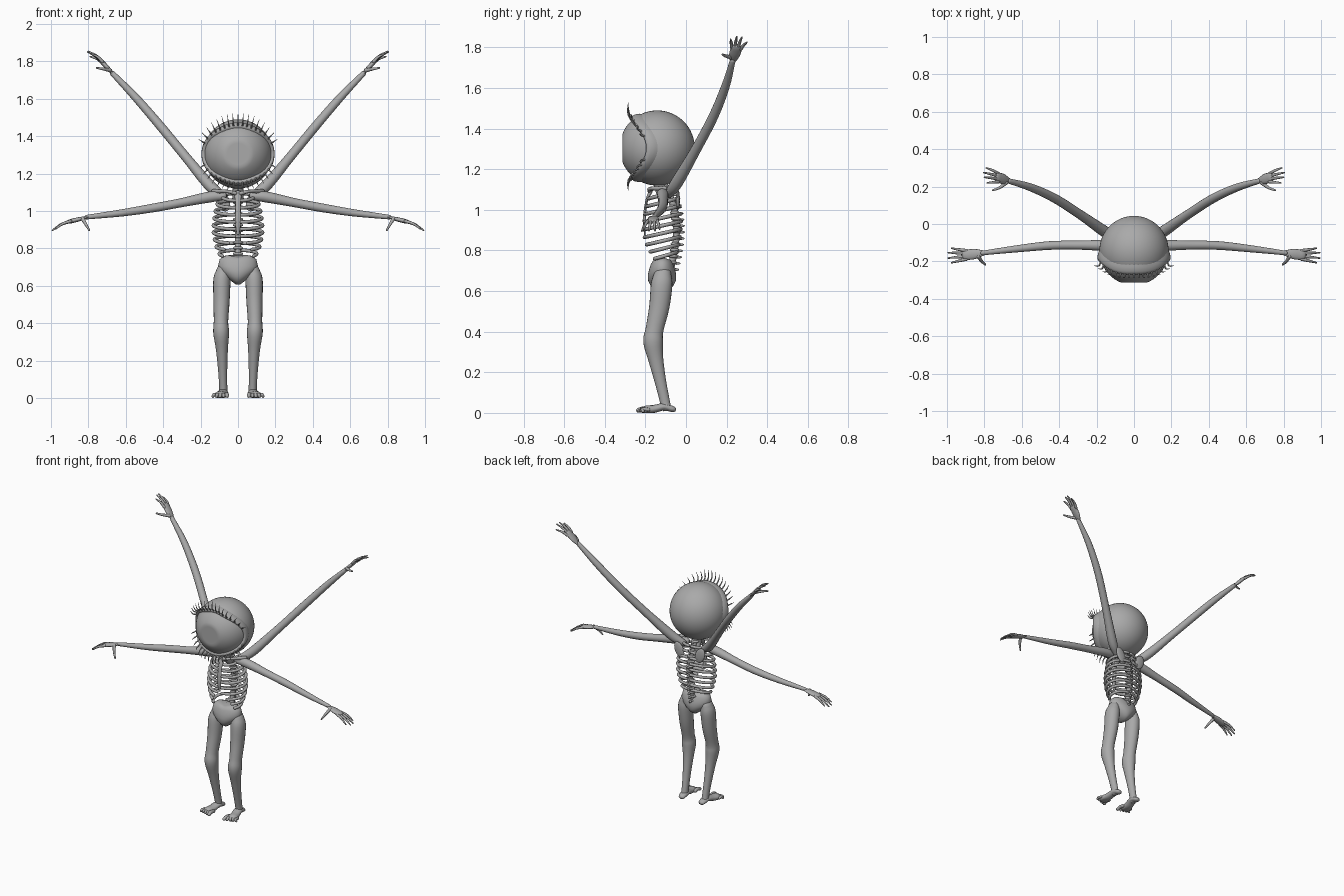
import bpy, bmesh
from math import sin, cos, pi, radians
from mathutils import Vector, Matrix

cube = bpy.data.objects.get("Cube")
if cube:
    bpy.data.objects.remove(cube, do_unlink=True)

grey = bpy.data.materials.new("bone grey")
grey.use_nodes = True
colour = (0.4, 0.4, 0.4, 1)
grey.diffuse_color = colour
grey.node_tree.nodes["Principled BSDF"].inputs["Base Color"].default_value = colour

X, Y, Z = Vector((1, 0, 0)), Vector((0, 1, 0)), Vector((0, 0, 1))
SIDES = (("left", 1), ("right", -1))


def finish(name, bm):
    bmesh.ops.recalc_face_normals(bm, faces=bm.faces)
    for face in bm.faces:
        face.smooth = True
    mesh = bpy.data.meshes.new(name)
    bm.to_mesh(mesh)
    bm.free()
    mesh.materials.append(grey)
    obj = bpy.data.objects.new(name, mesh)
    bpy.context.collection.objects.link(obj)
    return obj


def bridge(bm, rings, caps=True):
    count = len(rings[0])
    for a, b in zip(rings, rings[1:]):
        for i in range(count):
            j = (i + 1) % count
            bm.faces.new((a[i], a[j], b[j], b[i]))
    if caps:
        bm.faces.new(rings[0])
        bm.faces.new(rings[-1])


def smooth_path(points, steps):
    """Spline through (x, y, z, radius) points."""
    p = [Vector(q) for q in points]
    p = [2 * p[0] - p[1]] + p + [2 * p[-1] - p[-2]]
    out = []
    for a, b, c, d in zip(p, p[1:], p[2:], p[3:]):
        for k in range(steps):
            t = k / steps
            out.append(0.5 * (2 * b + (c - a) * t + (2 * a - 5 * b + 4 * c - d) * t * t
                              + (3 * b - a - 3 * c + d) * t ** 3))
    return out + [p[-2]]


def tube(bm, points, ref=Y, sides=12, steps=4, wide=1, flat=1):
    """Rounded, tapering limb; wide and flat squash its cross-section."""
    path = smooth_path(points, steps)
    last = len(path) - 1
    stations = []
    for i, q in enumerate(path):
        t = (path[min(i + 1, last)] - path[max(i - 1, 0)]).to_3d().normalized()
        p, r = q.to_3d(), max(q.w, 0.0008)
        rounded = [(p, t, r)]
        if i in (0, last):
            out = t if i else -t
            ends = [(p + out * r * 0.5, t, r * 0.87), (p + out * r * 0.85, t, r * 0.5)]
            rounded = rounded + ends if i else ends[::-1] + rounded
        stations += rounded
    rings = []
    for p, t, r in stations:
        n = t.cross(ref).normalized()
        m = n.cross(t)
        rings.append([bm.verts.new(p + r * (n * wide * cos(a) + m * flat * sin(a)))
                      for a in (2 * pi * k / sides for k in range(sides))])
    bridge(bm, rings)


def mirrored(points, s):
    return [(s * q[0],) + tuple(q[1:]) for q in points]


def blob(bm, centre, size, turn=Matrix()):
    bmesh.ops.create_uvsphere(bm, u_segments=16, v_segments=10, radius=1,
                              matrix=Matrix.Translation(centre) @ turn @ Matrix.Diagonal((*size, 1)))


# Round head that is one big eye, with a flat iris at the front
HEAD = Vector((0, -0.142, 1.305))
bm = bmesh.new()
bmesh.ops.create_uvsphere(bm, u_segments=48, v_segments=40, radius=0.185,
                          matrix=Matrix.Translation(HEAD) @ Matrix.Rotation(pi / 2, 4, "X"))
for v in bm.verts:
    v.co.y = max(v.co.y, -0.312)
finish("eyeball_head", bm)


# Almond eyelid rim wrapped over the head
def lid_point(phi, radius, spread=0):
    theta = radians(49 + 25 * abs(cos(phi)) ** 4 + spread)
    return HEAD + radius * Vector((sin(theta) * cos(phi), -cos(theta), sin(theta) * sin(phi)))


bm = bmesh.new()
rows = ((0.18, 0), (0.195, 0), (0.2, 2), (0.198, 7), (0.191, 13), (0.183, 18))
bridge(bm, [[bm.verts.new(lid_point(2 * pi * k / 64, r, s)) for k in range(64)]
            for r, s in rows], caps=False)
finish("eyelids", bm)

# Curved lashes
for name, sign, length in (("upper_lashes", 1, 0.07), ("lower_lashes", -1, 0.055)):
    bm = bmesh.new()
    for k in range(17):
        phi = radians(18 + 9 * k) * sign
        base = lid_point(phi, 0.198, 2)
        out = Vector((cos(phi) * 0.5, 0, sin(phi))) * length
        bend = base + out * 0.35 - Y * 0.02
        tip = base + out - Y * 0.018
        tube(bm, [(*base, 0.005), (*bend, 0.0035), (*tip, 0.0008)], ref=X, sides=6, steps=3)
    finish(name, bm)


# Backbone with vertebrae, and neck
def spine_point(t):
    return Vector((0, -0.075 + 0.03 * sin(pi * t) - 0.04 * t ** 4, 0.71 + 0.43 * t))


bm = bmesh.new()
tube(bm, [(*spine_point(k / 6), 0.017) for k in range(7)])
for k in range(15):
    p = spine_point(k / 14)
    blob(bm, p, (0.028, 0.024, 0.01))
    blob(bm, p + Vector((0, 0.022, -0.004)), (0.007, 0.02, 0.007))
finish("spine", bm)
bm = bmesh.new()
tube(bm, [(0, -0.1, 1.06, 0.032), (0, -0.125, 1.1, 0.027), (0, -0.13, 1.14, 0.032)])
finish("neck", bm)

# Rib pairs, the lower ones open at the front
widths = (0.085, 0.112, 0.122, 0.128, 0.132, 0.132, 0.126, 0.116, 0.1)
for side, s in SIDES:
    bm = bmesh.new()
    for i, w in enumerate(widths):
        top = 1.095 - 0.038 * i
        depth = 0.06 + 0.032 * sin(pi * (i + 1) / 10)
        sweep = 172 if i < 6 else 172 - 16 * (i - 5)
        arc = [radians(8 + (sweep - 8) * k / 10) for k in range(11)]
        tube(bm, [(s * w * sin(a), -0.115 + depth * cos(a), top - 0.02 * (1 - cos(a)), 0.0095)
                  for a in arc], ref=Z, sides=8, steps=2)
    finish(side + "_ribs", bm)

# Breastbone
bm = bmesh.new()
tube(bm, [(0, -0.175, 1.09, 0.022), (0, -0.195, 1.04, 0.014), (0, -0.206, 0.95, 0.016),
          (0, -0.203, 0.88, 0.008)], wide=1, flat=0.45)
finish("sternum", bm)

# Pelvis lofted from oval sections: height, half width, half depth
bm = bmesh.new()
sections = ((0.607, 0.012, 0.025), (0.625, 0.035, 0.055), (0.65, 0.068, 0.068), (0.68, 0.098, 0.07),
            (0.705, 0.107, 0.064), (0.73, 0.098, 0.056), (0.748, 0.075, 0.045), (0.752, 0.05, 0.03))
bridge(bm, [[bm.verts.new((w * cos(a), -0.118 + d * sin(a), z + 0.012 * abs(cos(a)) * (z > 0.72)))
             for a in (2 * pi * k / 32 for k in range(32))] for z, w, d in sections])
finish("pelvis", bm)

# Limb paths, left side: x, y, z, radius
upper_arm = [(0.08, -0.085, 1.08, 0.022), (0.15, -0.045, 1.135, 0.03), (0.28, 0.045, 1.29, 0.025),
             (0.42, 0.135, 1.46, 0.024), (0.55, 0.195, 1.61, 0.021), (0.67, 0.23, 1.735, 0.014)]
lower_arm = [(0.08, -0.12, 1.08, 0.022), (0.15, -0.115, 1.075, 0.029), (0.3, -0.113, 1.045, 0.024),
             (0.45, -0.115, 1.017, 0.023), (0.62, -0.132, 0.99, 0.019), (0.81, -0.155, 0.967, 0.012)]
leg = [(0.078, -0.115, 0.68, 0.04), (0.086, -0.12, 0.63, 0.049), (0.088, -0.132, 0.52, 0.046),
       (0.091, -0.155, 0.41, 0.041), (0.09, -0.162, 0.35, 0.045), (0.086, -0.148, 0.26, 0.034),
       (0.082, -0.125, 0.15, 0.026), (0.079, -0.105, 0.06, 0.023), (0.079, -0.1, 0.03, 0.024)]


def hand(name, s, wrist, knuckle, tips, thumb, across, normal):
    """Flat palm, four fanned fingers and a thumb."""
    wrist, knuckle, across, normal = (Vector(v) for v in (wrist, knuckle, across, normal))
    bm = bmesh.new()
    mid = (wrist + knuckle) / 2
    tube(bm, mirrored([(*wrist, 0.014), (*mid, 0.027), (*knuckle, 0.028)], s),
         ref=Vector((s * normal.x, normal.y, normal.z)), flat=0.42)
    for k, tip in enumerate(tips):
        base = knuckle + across * (k - 1.5)
        bend = (base + Vector(tip)) / 2 + normal * 0.007
        tube(bm, mirrored([(*base, 0.009), (*bend, 0.0075), (*tip, 0.004)], s), sides=8)
    root = wrist.lerp(knuckle, 0.3) + across
    bend = root.lerp(Vector(thumb), 0.5) + across * 0.4
    tube(bm, mirrored([(*root, 0.011), (*bend, 0.008), (*thumb, 0.005)], s), ref=X + Z, sides=8)
    finish(name, bm)


for side, s in SIDES:
    # Arms
    for name, path in (("raised_arm", upper_arm), ("lowered_arm", lower_arm)):
        bm = bmesh.new()
        tube(bm, mirrored(path, s), sides=16, steps=6)
        finish(side + "_" + name, bm)
    # Hands
    hand(side + "_raised_hand", s, (0.665, 0.23, 1.73), (0.725, 0.248, 1.795),
         [(0.79, 0.3, 1.825), (0.803, 0.275, 1.85), (0.8, 0.25, 1.853), (0.785, 0.22, 1.84)],
         (0.755, 0.18, 1.765), (0, -0.015, 0.002), (-0.7, 0, 0.7))
    hand(side + "_lowered_hand", s, (0.805, -0.155, 0.967), (0.895, -0.165, 0.945),
         [(0.975, -0.13, 0.905), (0.993, -0.153, 0.897), (0.993, -0.182, 0.897), (0.975, -0.207, 0.905)],
         (0.795, -0.217, 0.897), (0, -0.015, 0), (0.2, 0, 1))
    # Collarbone and shoulder blade
    bm = bmesh.new()
    tube(bm, mirrored([(0.015, -0.18, 1.095, 0.011), (0.06, -0.175, 1.105, 0.009),
                       (0.13, -0.105, 1.105, 0.013)], s), ref=Z, sides=8)
    finish(side + "_collarbone", bm)
    bm = bmesh.new()
    blob(bm, (s * 0.08, -0.04, 1.05), (0.035, 0.01, 0.055), Matrix.Rotation(s * 0.4, 4, "Y"))
    finish(side + "_shoulder_blade", bm)
    # Leg
    bm = bmesh.new()
    tube(bm, mirrored(leg, s), sides=20, wide=0.94, flat=1.08)
    finish(side + "_leg", bm)
    # Foot and toes
    bm = bmesh.new()
    tube(bm, mirrored([(0.077, -0.07, 0.02, 0.024), (0.08, -0.11, 0.03, 0.028),
                       (0.088, -0.155, 0.02, 0.03), (0.094, -0.19, 0.015, 0.034)], s),
         ref=Z, flat=0.65)
    for k in range(5):
        x, reach = 0.06 + 0.017 * k, 0.236 - 0.006 * k
        r = 0.012 if k == 0 else 0.009
        tube(bm, mirrored([(x, -0.185, 0.016, r), (x, -0.215, 0.019, r),
                           (x + 0.002 * (k - 1), -reach, r, r * 0.9)], s), ref=Z, sides=8)
    for v in bm.verts:
        v.co.z = max(v.co.z, 0)
    finish(side + "_foot", bm)
